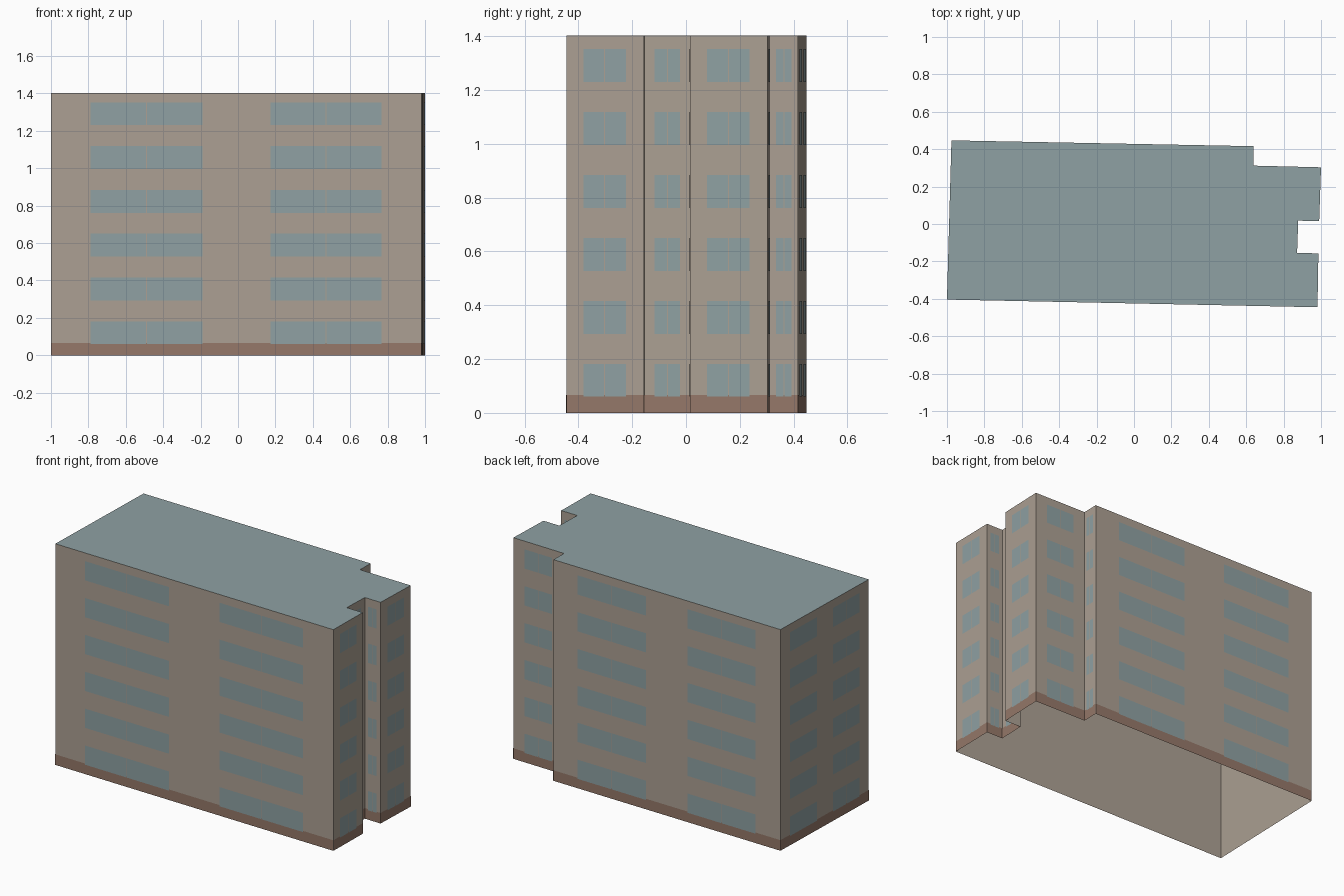
import bpy
from mathutils import Vector

cube = bpy.data.objects.get("Cube")
if cube:
    bpy.data.objects.remove(cube, do_unlink=True)

HEIGHT = 1.403
BAND_TOP = 0.067
FLOORS, FLOOR_STEP = 6, 0.234
WINDOW_BASE, WINDOW_HEIGHT = 0.06, 0.122
PANE_GAP = 0.004

# Footprint, anticlockwise from the front right corner (seen from the front, x = -1)
OUTLINE = [Vector(p) for p in (
    (-1.0, -0.404), (0.981, -0.445), (0.986, -0.157), (0.872, -0.155),
    (0.878, 0.018), (0.99, 0.015), (1.0, 0.303), (0.638, 0.312),
    (0.64, 0.416), (-0.976, 0.447))]


def srgb(*values):
    return [((v / 255 + 0.055) / 1.055) ** 2.4 for v in values] + [1.0]


def material(name, colour):
    mat = bpy.data.materials.new(name)
    mat.use_nodes = True
    mat.diffuse_color = colour
    mat.node_tree.nodes["Principled BSDF"].inputs["Base Color"].default_value = colour
    return mat


def mesh_object(name, verts, faces, mat):
    mesh = bpy.data.meshes.new(name)
    mesh.from_pydata(verts, [], faces)
    mesh.materials.append(mat)
    obj = bpy.data.objects.new(name, mesh)
    bpy.context.collection.objects.link(obj)
    return obj


def wall_quads(name, rects, mat):
    """Join upright rectangles given as (start, end, bottom, top)."""
    verts, faces = [], []
    for a, b, low, high in rects:
        n = len(verts)
        verts += [(*a, low), (*b, low), (*b, high), (*a, high)]
        faces.append((n, n + 1, n + 2, n + 3))
    return mesh_object(name, verts, faces, mat)


stone = material("warm stone", srgb(172, 160, 147))
brick = material("brown plinth", srgb(149, 120, 105))
glass = material("blue grey", srgb(143, 161, 163))

edges = list(zip(OUTLINE, OUTLINE[1:] + OUTLINE[:1]))

# Walls, open underneath
wall_quads("walls", [(a, b, 0, HEIGHT) for a, b in edges], stone)

# Flat roof
mesh_object("roof", [(*p, HEIGHT) for p in OUTLINE], [range(len(OUTLINE))], glass)

# Plinth band and paired window panes on every wall
bands, panes = [], []
for a, b in edges:
    length = (b - a).length
    along = (b - a) / length
    outward = Vector((along.y, -along.x))
    bands.append((a + outward * 0.001, b + outward * 0.001, 0, BAND_TOP))
    groups = [(0.107, 0.409), (0.592, 0.892)] if length > 0.5 else [(0.22, 0.77)]
    for start, end in groups:
        middle = (start + end) / 2 * length
        spans = [(start * length, middle - PANE_GAP / 2),
                 (middle + PANE_GAP / 2, end * length)]
        for s, e in spans:
            for floor in range(FLOORS):
                z = WINDOW_BASE + floor * FLOOR_STEP
                base = a + outward * 0.002
                panes.append((base + along * s, base + along * e, z, z + WINDOW_HEIGHT))

wall_quads("plinth_band", bands, brick)
wall_quads("window_panes", panes, glass)
